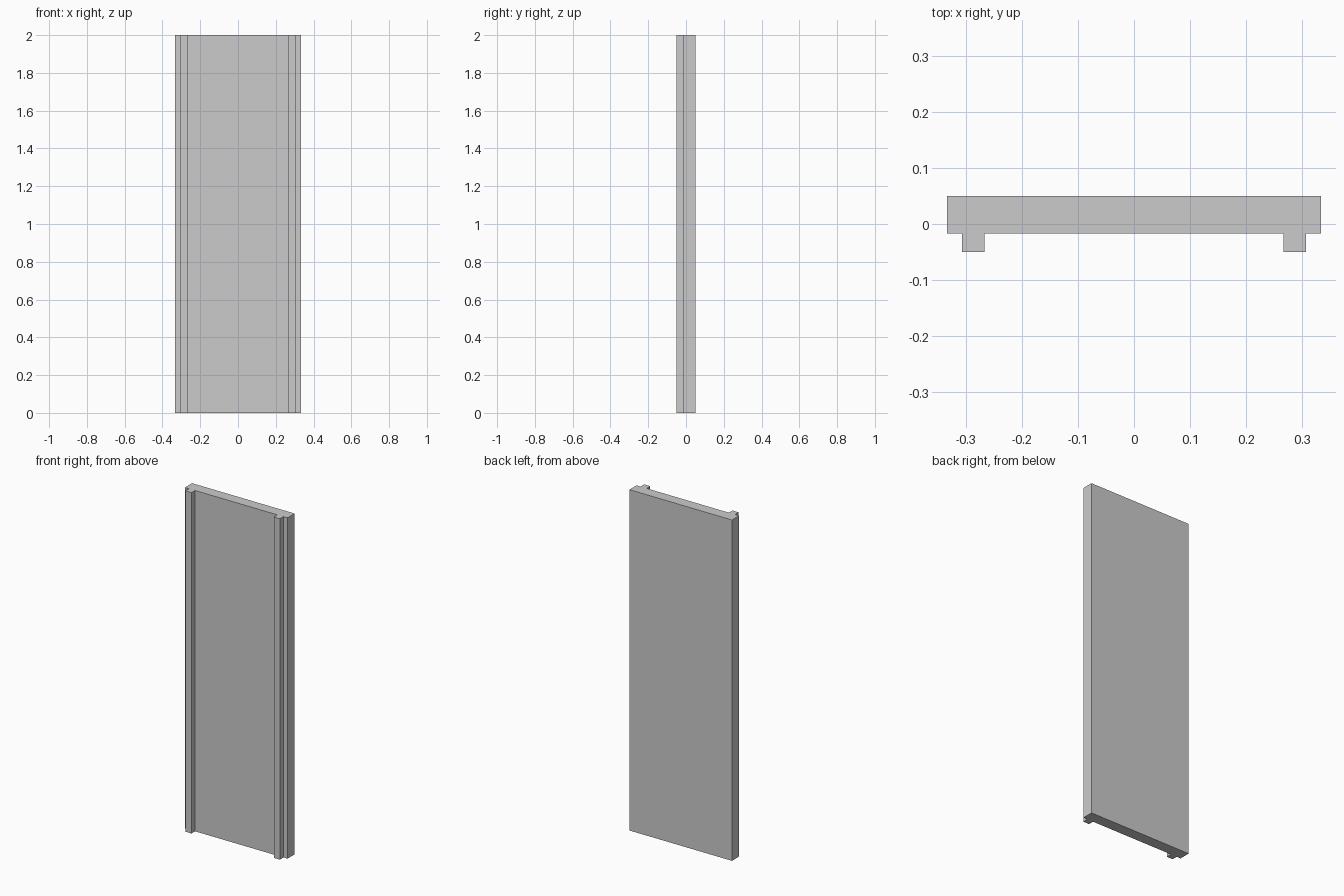
import bpy, bmesh

if "Cube" in bpy.data.objects:
    bpy.data.objects.remove(bpy.data.objects["Cube"])

HEIGHT = 2.0

# Right half of the cross-section (x, y): flat back, recessed front, one raised rib
half = [(0.267, -0.0165), (0.267, -0.0495), (0.3065, -0.0495),
        (0.3065, -0.0165), (0.333, -0.0165), (0.333, 0.0495)]
profile = half + [(-x, y) for x, y in reversed(half)]

# Panel with two front ribs, extruded upward from the ground
bm = bmesh.new()
base = bm.faces.new([bm.verts.new((x, y, 0)) for x, y in profile])
top = bmesh.ops.extrude_face_region(bm, geom=[base], use_keep_orig=True)
bmesh.ops.translate(bm, vec=(0, 0, HEIGHT),
                    verts=[g for g in top["geom"] if isinstance(g, bmesh.types.BMVert)])
bmesh.ops.recalc_face_normals(bm, faces=bm.faces)

mesh = bpy.data.meshes.new("ribbed_panel")
bm.to_mesh(mesh)
bm.free()
panel = bpy.data.objects.new("ribbed_panel", mesh)
bpy.context.collection.objects.link(panel)
